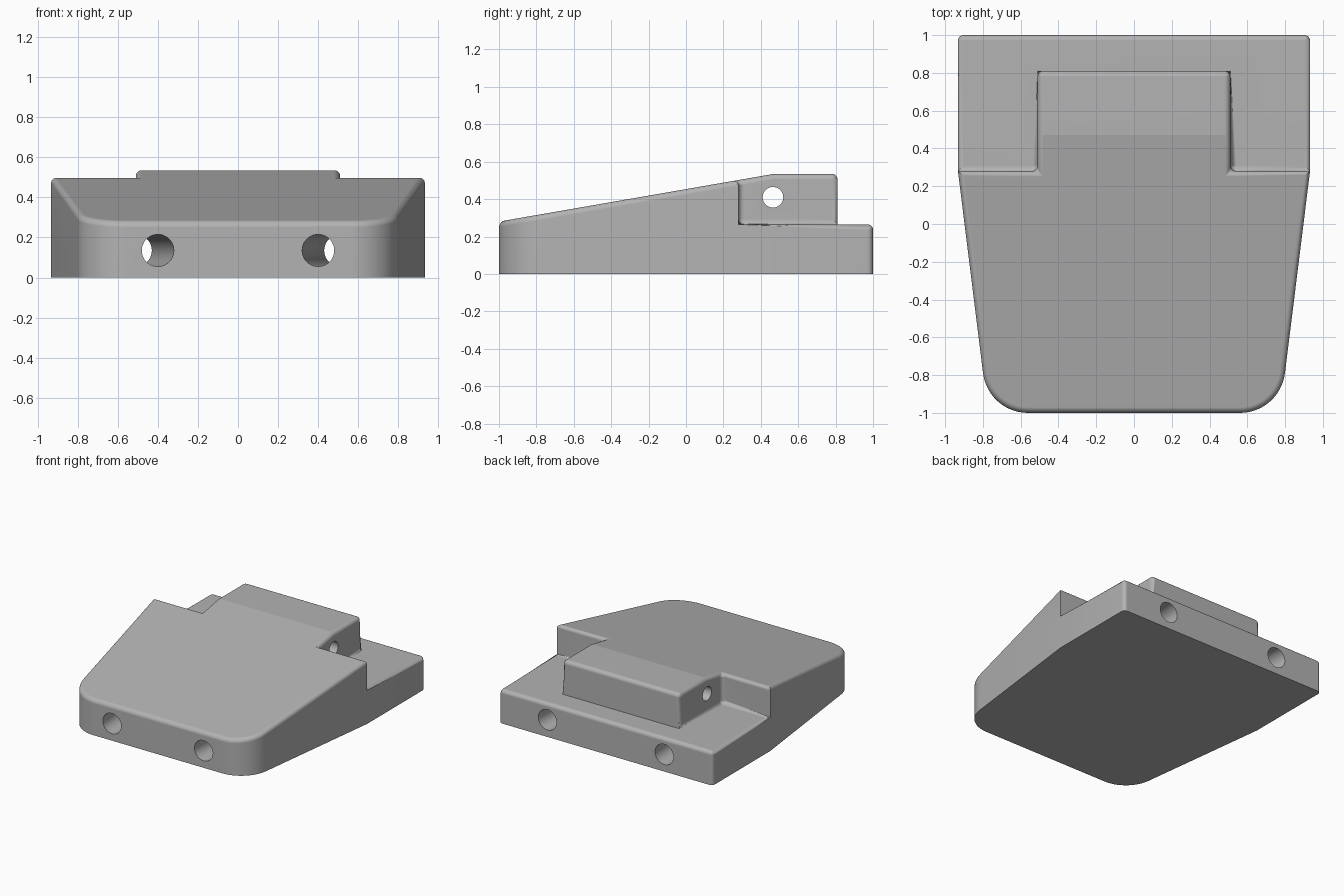
import bpy, bmesh, math
from mathutils import Vector

cube = bpy.data.objects.get("Cube")
if cube:
    bpy.data.objects.remove(cube, do_unlink=True)

SLAB_Z, TOP_Z = 0.265, 0.535      # rear shelf and tongue heights
STEP_Y, TONGUE_Y, TONGUE_X = 0.28, 0.81, 0.51
CREST_Y, HALF_W = 0.47, 0.932
ROUND = 0.03

gray = bpy.data.materials.new("plain gray")
gray.use_nodes = True
gray.diffuse_color = (0.45, 0.45, 0.45, 1)
gray.node_tree.nodes["Principled BSDF"].inputs["Base Color"].default_value = gray.diffuse_color


def new_object(name, bm):
    bmesh.ops.recalc_face_normals(bm, faces=bm.faces)
    mesh = bpy.data.meshes.new(name)
    bm.to_mesh(mesh)
    bm.free()
    mesh.materials.append(gray)
    obj = bpy.data.objects.new(name, mesh)
    bpy.context.collection.objects.link(obj)
    return obj


def prism(outline, z0, z1):
    bm = bmesh.new()
    face = bm.faces.new([bm.verts.new((x, y, z0)) for x, y in outline])
    top = bmesh.ops.extrude_face_region(bm, geom=[face])["geom"]
    bmesh.ops.translate(bm, vec=(0, 0, z1 - z0),
                        verts=[v for v in top if isinstance(v, bmesh.types.BMVert)])
    return bm


def rod(name, start, end, radius):
    start, end = Vector(start), Vector(end)
    bm = bmesh.new()
    bmesh.ops.create_cone(bm, cap_ends=True, segments=40, radius1=radius,
                          radius2=radius, depth=(end - start).length)
    bm.transform((end - start).to_track_quat("Z", "Y").to_matrix().to_4x4())
    bmesh.ops.translate(bm, verts=bm.verts, vec=(start + end) / 2)
    return new_object(name, bm)


def cut(target, cutter):
    cutter.hide_render = True
    mod = target.modifiers.new("cut", "BOOLEAN")
    mod.operation, mod.solver, mod.object = "DIFFERENCE", "EXACT", cutter
    bpy.context.view_layer.objects.active = target
    bpy.ops.object.modifier_apply(modifier=mod.name)
    bpy.data.objects.remove(cutter, do_unlink=True)


# Plan outline: tapered sides, broad rounded front corners
R = 0.24
half = [(HALF_W, 1), (HALF_W, STEP_Y)]
taper = math.atan2(0.135, 1 + STEP_Y)
cx = 0.797 - R * math.tan(math.pi / 4 - taper / 2) - 0.02
for i in range(15):
    a = -taper - (math.pi / 2 - taper) * i / 14
    half.append((cx + R * math.cos(a), -1 + R + R * math.sin(a)))
outline = half + [(-x, y) for x, y in reversed(half)]

# Wedge body: sliced by the sloping and the level top planes
bm = prism(outline, 0, 0.8)
slope = (TOP_Z - 0.28) / (CREST_Y + 1)
for point, normal in (((0, 0, TOP_Z), (0, 0, 1)),
                      ((0, CREST_Y, TOP_Z), (0, -slope, 1))):
    bmesh.ops.bisect_plane(bm, geom=bm.verts[:] + bm.edges[:] + bm.faces[:],
                           plane_co=point, plane_no=normal, clear_outer=True)
    bmesh.ops.holes_fill(bm, edges=[e for e in bm.edges if e.is_boundary])
body = new_object("wedge_body", bm)

# Rear shelf: U-shaped notch around the tongue
notch = [(1.2, STEP_Y), (1.2, 1.2), (-1.2, 1.2), (-1.2, STEP_Y), (-TONGUE_X, STEP_Y),
         (-TONGUE_X, TONGUE_Y), (TONGUE_X, TONGUE_Y), (TONGUE_X, STEP_Y)]
cut(body, new_object("notch_cutter", prism(notch, SLAB_Z, 1)))

# Rounded edges and fillets; the underside and wall ends stay crisp
def is_rounded(e):
    if len(e.link_faces) != 2 or e.calc_face_angle() < math.radians(30):
        return False
    a, b = (v.co for v in e.verts)
    mid = (a + b) / 2
    wall_end = abs(mid.y - STEP_Y) < 0.01 and abs(mid.x) > 0.9
    tongue_foot = abs(mid.y - TONGUE_Y) < 0.01 and abs(mid.z - SLAB_Z) < 0.01
    return max(a.z, b.z) > 0.01 and not wall_end and not tongue_foot


bm = bmesh.new()
bm.from_mesh(body.data)
bmesh.ops.remove_doubles(bm, verts=bm.verts, dist=0.0005)
bmesh.ops.bevel(bm, geom=[e for e in bm.edges if is_rounded(e)], offset=ROUND,
                offset_type="OFFSET", segments=5, profile=0.5, affect="EDGES",
                clamp_overlap=True)
bm.to_mesh(body.data)
bm.free()

# Two splayed lengthwise holes and one cross hole through the tongue
for s in (-1, 1):
    cut(body, rod("long_hole_cutter", (s * 0.389, -1.2, 0.135), (s * 0.521, 1.2, 0.135), 0.08))
cut(body, rod("cross_hole_cutter", (-0.8, 0.465, 0.41), (0.8, 0.465, 0.41), 0.055))

# Smooth rounds with crisp flats and a crisp crest
bpy.ops.object.select_all(action="DESELECT")
body.select_set(True)
bpy.context.view_layer.objects.active = body
bpy.ops.object.shade_smooth_by_angle(angle=math.radians(35))
for e in body.data.edges:
    pts = [body.data.vertices[i].co for i in e.vertices]
    if all(abs(p.y - CREST_Y) < 0.005 and p.z > TOP_Z - 0.005 for p in pts):
        e.use_edge_sharp = True
weighted = body.modifiers.new("clean flats", "WEIGHTED_NORMAL")
weighted.keep_sharp = True
